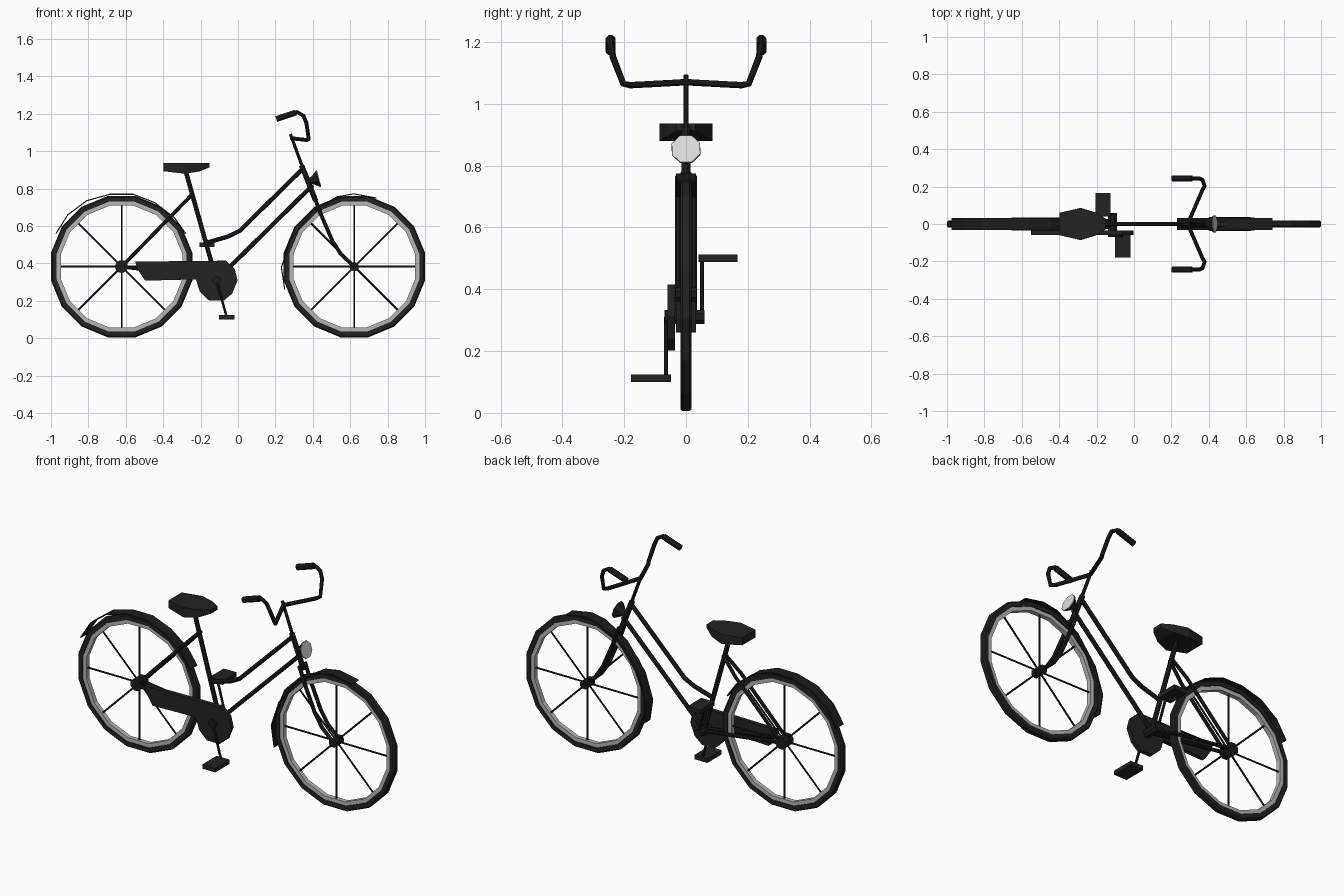
import bpy, bmesh, math
from mathutils import Vector, Quaternion

if "Cube" in bpy.data.objects:
    bpy.data.objects.remove(bpy.data.objects["Cube"])


def material(name, value):
    m = bpy.data.materials.new(name)
    m.diffuse_color = (value, value, value, 1)
    m.use_nodes = True
    m.node_tree.nodes["Principled BSDF"].inputs["Base Color"].default_value = m.diffuse_color
    return m


BLACK = material("black paint", 0.012)
RUBBER = material("rubber black", 0.016)
GREY = material("rim grey", 0.47)
LENS = material("lens white", 0.72)


def finish(name, bm, mat):
    bmesh.ops.recalc_face_normals(bm, faces=bm.faces)
    me = bpy.data.meshes.new(name)
    bm.to_mesh(me)
    bm.free()
    me.materials.append(mat)
    ob = bpy.data.objects.new(name, me)
    bpy.context.collection.objects.link(ob)
    return ob


def tube(name, pts, radii, mat=BLACK, sides=8):
    """Sweep a regular polygon along a path; radii is one number or one per point."""
    pts = [Vector(p) for p in pts]
    if not isinstance(radii, (list, tuple)):
        radii = [radii] * len(pts)
    bm = bmesh.new()
    rings, t_old, n = [], None, None
    for i, p in enumerate(pts):
        a = (p - pts[i - 1]).normalized() if i else Vector()
        b = (pts[i + 1] - p).normalized() if i < len(pts) - 1 else Vector()
        t = (a + b).normalized()
        if n is None:
            n = t.orthogonal().normalized()
        else:
            n = t_old.rotation_difference(t) @ n
        t_old = t
        rings.append([bm.verts.new(p + Quaternion(t, math.tau * (k + .5) / sides) @ n * radii[i])
                      for k in range(sides)])
    for r0, r1 in zip(rings, rings[1:]):
        for k in range(sides):
            j = (k + 1) % sides
            bm.faces.new((r0[k], r0[j], r1[j], r1[k]))
    bm.faces.new(rings[0])
    bm.faces.new(rings[-1])
    return finish(name, bm, mat)


def hoop(name, cx, cz, profile, mat, sides=16):
    """Turn a closed (radius, y) profile around the wheel axle."""
    bm = bmesh.new()
    rings = []
    for i in range(sides):
        a = math.tau * (i + .5) / sides
        rings.append([bm.verts.new((cx + r * math.cos(a), y, cz + r * math.sin(a))) for r, y in profile])
    m = len(profile)
    for i in range(sides):
        r0, r1 = rings[i], rings[(i + 1) % sides]
        for k in range(m):
            bm.faces.new((r0[k], r0[(k + 1) % m], r1[(k + 1) % m], r1[k]))
    return finish(name, bm, mat)


def plate(name, xz, y0, y1, mat=BLACK):
    """Extrude an (x, z) outline between two y values."""
    bm = bmesh.new()
    f = bm.faces.new([bm.verts.new((x, y0, z)) for x, z in xz])
    new = bmesh.ops.extrude_face_region(bm, geom=[f])["geom"]
    bmesh.ops.translate(bm, vec=(0, y1 - y0, 0), verts=[v for v in new if isinstance(v, bmesh.types.BMVert)])
    return finish(name, bm, mat)


def fender(name, path, half=0.032):
    bm = bmesh.new()
    rows = [[bm.verts.new((x, y, z)) for y in (-half, half)] for x, z in path]
    for a, b in zip(rows, rows[1:]):
        bm.faces.new((a[0], a[1], b[1], b[0]))
    ob = finish(name, bm, BLACK)
    mod = ob.modifiers.new("thickness", "SOLIDIFY")
    mod.thickness = 0.006
    mod.offset = 0


# Wheels
WZ, WX = 0.383, 0.622
for label, cx, hub_r, hub_w in (("rear", -WX, 0.035, 0.035), ("front", WX, 0.025, 0.034)):
    hoop(label + "_tire", cx, WZ, [(0.385, -0.011), (0.378, -0.018), (0.354, -0.018),
                                   (0.354, 0.018), (0.378, 0.018), (0.385, 0.011)], RUBBER)
    hoop(label + "_rim", cx, WZ, [(0.356, -0.013), (0.332, -0.013), (0.332, 0.013), (0.356, 0.013)], GREY)
    tube(label + "_hub", [(cx, -hub_w, WZ), (cx, hub_w, WZ)], hub_r)
    for i in range(4):
        a = math.pi * i / 4
        dx, dz = 0.335 * math.cos(a), 0.335 * math.sin(a)
        tube(f"{label}_spoke_pair_{i}", [(cx - dx, 0, WZ - dz), (cx + dx, 0, WZ + dz)], 0.005, sides=6)

# Fenders
fender("front_fender", [(0.74, 0.75), (0.62, 0.772), (0.53, 0.757), (0.395, 0.675),
                        (0.28, 0.525), (0.232, 0.38), (0.25, 0.26)])
fender("rear_fender", [(-0.973, 0.56), (-0.91, 0.66), (-0.81, 0.735), (-0.685, 0.77),
                       (-0.56, 0.77), (-0.445, 0.725), (-0.34, 0.645), (-0.28, 0.56)])

# Frame
BX, BZ = -0.115, 0.31
tube("seat_tube", [(-0.28, 0, 0.895), (BX, 0, BZ)], 0.013)
tube("top_tube", [(0.35, 0, 0.91), (0.01, 0, 0.575), (-0.05, 0, 0.545), (-0.17, 0, 0.51)], 0.012)
tube("down_tube", [(0.40, 0, 0.82), (-0.04, 0, 0.385), (BX, 0, BZ)], 0.012)
tube("bottom_bracket", [(BX, -0.07, BZ), (BX, 0.06, BZ)], 0.025)
tube("head_tube", [(0.34, 0, 0.925), (0.415, 0, 0.735)], 0.015)
tube("handlebar_stem", [(0.28, 0, 1.092), (0.345, 0, 0.915)], 0.009)
tube("fork_crown", [(0.41, -0.026, 0.755), (0.41, 0.026, 0.755)], 0.013)
for s, side in ((-1, "near"), (1, "far")):
    y = 0.026 * s
    tube(side + "_fork_leg", [(0.405, y, 0.765), (0.44, y, 0.67), (0.505, y, 0.52),
                              (0.55, y, 0.45), (WX, y, WZ)], 0.011)
    tube(side + "_seat_stay", [(-0.24, 0.008 * s, 0.775), (-0.33, y, 0.682), (-WX, y, WZ)], 0.01)
    tube(side + "_chain_stay", [(BX, 0.015 * s, BZ), (-0.25, y, 0.335), (-WX, y, WZ)], 0.01)

    # Handlebar half and grip
    tube(side + "_handlebar", [(0.287, 0, 1.07), (0.30, 0.03 * s, 1.068), (0.365, 0.18 * s, 1.06),
                               (0.378, 0.203 * s, 1.065), (0.366, 0.236 * s, 1.15),
                               (0.35, 0.243 * s, 1.19), (0.315, 0.244 * s, 1.21),
                               (0.29, 0.244 * s, 1.203)], 0.011)
    tube(side + "_grip", [(0.31, 0.244 * s, 1.207), (0.205, 0.244 * s, 1.172)], 0.017)

# Chain guard
plate("chain_guard", [(-0.55, 0.41), (-0.065, 0.415), (-0.018, 0.372), (-0.002, 0.31), (-0.03, 0.24),
                      (-0.075, 0.202), (-0.155, 0.202), (-0.205, 0.25), (-0.225, 0.315),
                      (-0.497, 0.308), (-0.535, 0.365)], -0.06, -0.036, RUBBER)

# Cranks and pedals
for side, y, px, pz, y0, y1 in (("near", -0.064, -0.06, 0.112, -0.178, -0.048),
                                ("far", 0.052, -0.166, 0.5, 0.04, 0.167)):
    tube(side + "_crank", [(BX, y, BZ), (px, y, pz)], 0.007)
    plate(side + "_pedal", [(px - 0.041, pz - 0.012), (px + 0.041, pz - 0.012),
                            (px + 0.041, pz + 0.012), (px - 0.041, pz + 0.012)], y0, y1, RUBBER)

# Seat: stations of x, half width, underside height
bm = bmesh.new()
rows = [[bm.verts.new(c) for c in ((x, -w, 0.936), (x, w, 0.936), (x, w, b), (x, -w, b))]
        for x, w, b in ((-0.398, 0.06, 0.893), (-0.285, 0.086, 0.88), (-0.205, 0.062, 0.892), (-0.152, 0.03, 0.914))]
for a, b in zip(rows, rows[1:]):
    for k in range(4):
        bm.faces.new((a[k], a[(k + 1) % 4], b[(k + 1) % 4], b[k]))
bm.faces.new(rows[0])
bm.faces.new(rows[-1])
finish("seat", bm, RUBBER)

# Headlight shell and lens
axis = Vector((0.966, 0, 0.255))
face = Vector((0.43, 0, 0.853))
tube("headlight_shell", [face - axis * 0.055, face - axis * 0.03, face], [0.014, 0.025, 0.05])
tube("headlight_lens", [face - axis * 0.001, face + axis * 0.004], 0.048, LENS)
